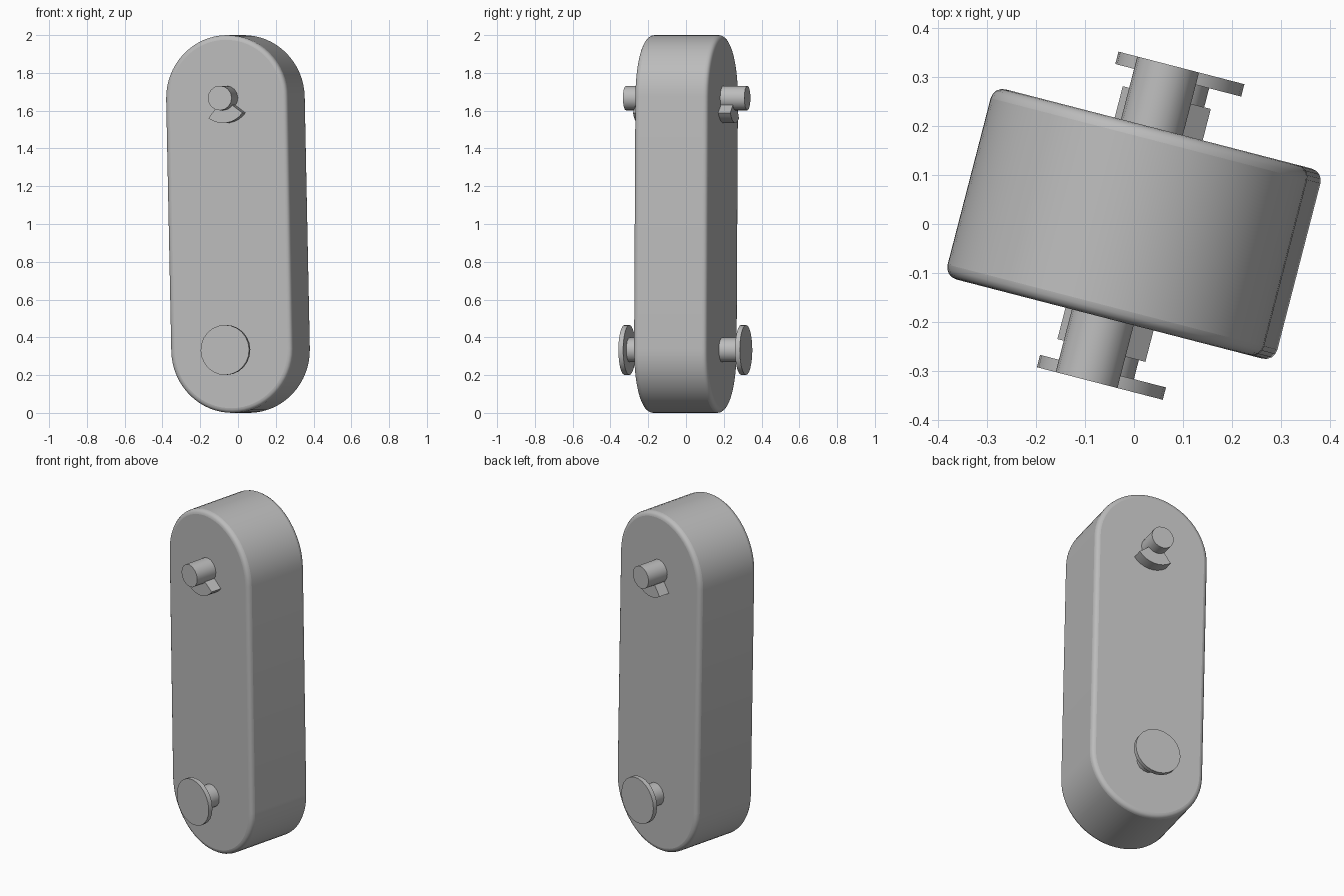
import bpy, bmesh
from math import sin, cos, pi, radians
from mathutils import Matrix

if "Cube" in bpy.data.objects:
    bpy.data.objects.remove(bpy.data.objects["Cube"])

R, HALF, DEPTH = 0.333, 0.667, 0.2      # end radius, pivot height, half depth
TIP = 0.332                             # reach of the pins
# Whole link: turned about z, leaning slightly sideways
POSE = (Matrix.Translation((0, 0, 1)) @ Matrix.Rotation(radians(-14.5), 4, 'Z')
        @ Matrix.Rotation(radians(-1.2), 4, 'Y'))

grey = bpy.data.materials.new("plain_grey")
grey.use_nodes = True
grey.diffuse_color = (0.5, 0.5, 0.5, 1)
grey.node_tree.nodes["Principled BSDF"].inputs["Base Color"].default_value = (0.5, 0.5, 0.5, 1)


def arc(x, z, r, a0, a1, n):
    """Points on an arc in the xz plane, angles in degrees."""
    angles = [radians(a0 + (a1 - a0) * i / n) for i in range(n + 1)]
    return [(x + r * cos(a), z + r * sin(a)) for a in angles]


def extrude(name, outline, y0, y1, bevel=0):
    """Prism with an xz outline between two depths."""
    bm = bmesh.new()
    face = bm.faces.new([bm.verts.new((x, y0, z)) for x, z in outline])
    new = bmesh.ops.extrude_face_region(bm, geom=[face])["geom"]
    for v in new:
        if isinstance(v, bmesh.types.BMVert):
            v.co.y = y1
    bmesh.ops.recalc_face_normals(bm, faces=bm.faces)
    mesh = bpy.data.meshes.new(name)
    bm.to_mesh(mesh)
    bm.free()
    mesh.materials.append(grey)
    ob = bpy.data.objects.new(name, mesh)
    bpy.context.collection.objects.link(ob)
    ob.matrix_world = POSE
    if bevel:
        mod = ob.modifiers.new("rounded_rim", 'BEVEL')
        mod.width, mod.segments = bevel, 4
        mod.limit_method, mod.angle_limit = 'ANGLE', radians(40)
    bpy.ops.object.select_all(action='DESELECT')
    ob.select_set(True)
    bpy.context.view_layer.objects.active = ob
    bpy.ops.object.shade_smooth_by_angle(angle=radians(30))
    return ob


def circle(z, r, n):
    return arc(0, z, r, 0, 360, n)[:-1]


# Rounded link body
extrude("link_body", arc(0, HALF, R, 0, 180, 32) + arc(0, -HALF, R, 180, 360, 32),
        -DEPTH, DEPTH, bevel=0.025)

# Pins, retaining disc and stop wedge on each face
for side, s in (("front", -1), ("back", 1)):
    inner = s * (DEPTH - 0.03)
    extrude(side + "_upper_pin", circle(HALF, 0.065, 16), inner, s * TIP)
    extrude(side + "_lower_pin", circle(-HALF, 0.065, 16), inner, s * (TIP - 0.01))
    extrude(side + "_lower_disc", circle(-HALF, 0.1325, 24), s * (TIP - 0.026), s * TIP)
    extrude(side + "_stop_wedge", [(0, HALF)] + arc(0, HALF, 0.1325, -127.5, -37.5, 8),
            inner, s * 0.266)
